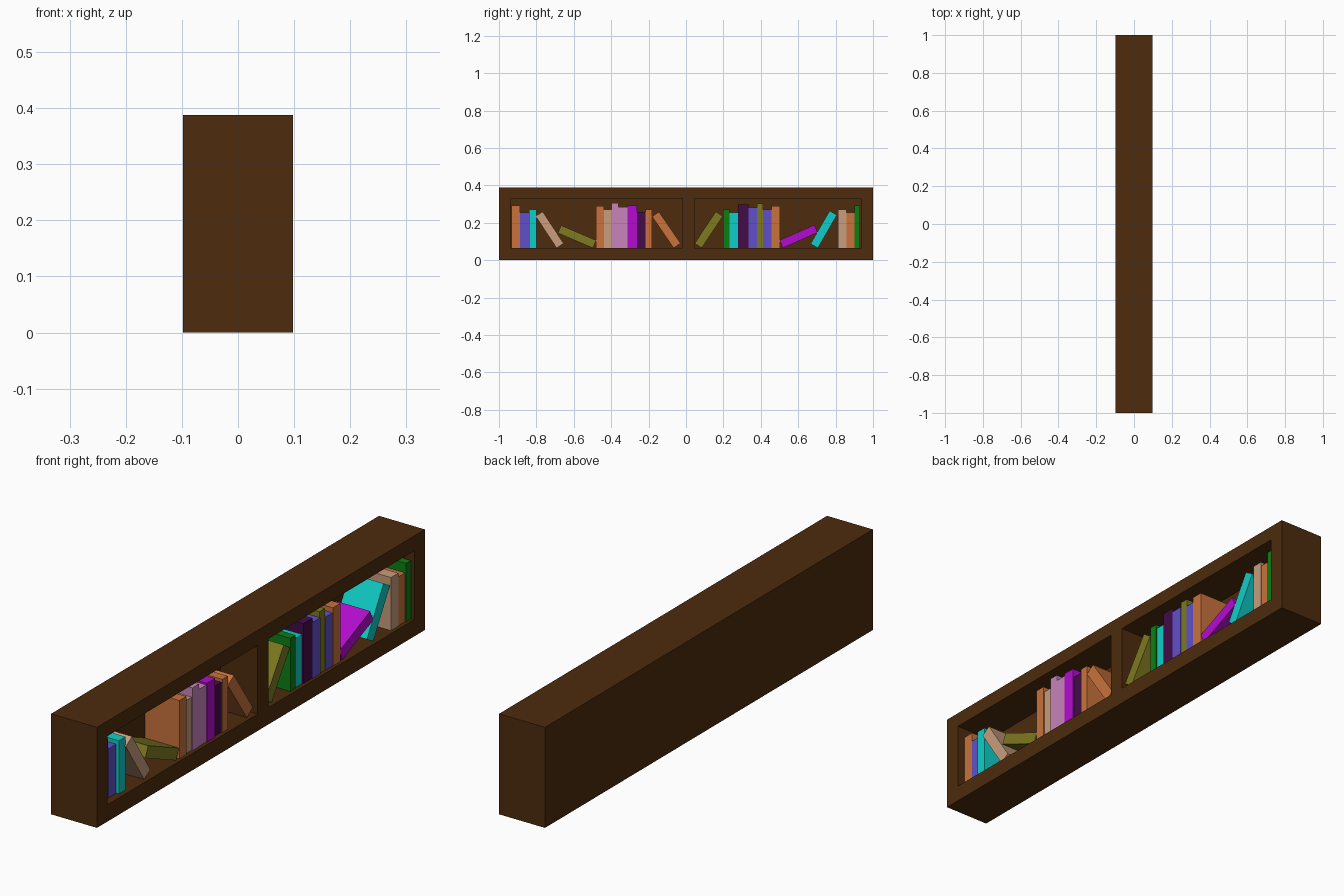
import bpy
import math

if "Cube" in bpy.data.objects:
    bpy.data.objects.remove(bpy.data.objects["Cube"])


def srgb(r, g, b):
    def lin(c):
        c /= 255
        return c / 12.92 if c <= 0.04045 else ((c + 0.055) / 1.055) ** 2.4
    return (lin(r), lin(g), lin(b), 1)


PALETTE = {
    "wood": (77, 43, 13), "orange": (200, 114, 60), "indigo": (97, 80, 200),
    "cyan": (16, 206, 200), "tan": (200, 157, 125), "olive": (127, 122, 32),
    "pink": (200, 132, 186), "magenta": (178, 12, 206),
    "plum": (66, 12, 72), "green": (12, 126, 20),
}
MATS = {}
for key, rgb in PALETTE.items():
    MATS[key] = bpy.data.materials.new(key)
    MATS[key].diffuse_color = srgb(*rgb)


def prism(name, x0, x1, outline, colour):
    """Extrude a y/z quad (counter-clockwise seen from +x) from x0 to x1."""
    n = len(outline)
    verts = [(x, y, z) for x in (x0, x1) for y, z in outline]
    faces = [tuple(reversed(range(n))), tuple(range(n, 2 * n))]
    faces += [(i, (i + 1) % n, n + (i + 1) % n, n + i) for i in range(n)]
    mesh = bpy.data.meshes.new(name)
    mesh.from_pydata(verts, [], faces)
    mesh.materials.append(MATS[colour])
    obj = bpy.data.objects.new(name, mesh)
    bpy.context.collection.objects.link(obj)
    return obj


def rect(y0, y1, z0, z1):
    return [(y0, z0), (y1, z0), (y1, z1), (y0, z1)]


# Shelf case with two bays cut into the +x side
HALF, FLOOR, CEIL, BACK = 0.098, 0.065, 0.33, -0.06
case = prism("shelf_case", -HALF, HALF, rect(-1, 1, 0, 0.388), "wood")
for i, (y0, y1) in enumerate([(-0.935, -0.02), (0.045, 0.935)]):
    cutter = prism(f"bay_cutter_{i}", BACK, 0.2, rect(y0, y1, FLOOR, CEIL), "wood")
    cutter.hide_render = True
    cutter.hide_set(True)
    mod = case.modifiers.new("bay", "BOOLEAN")
    mod.operation = "DIFFERENCE"
    mod.solver = "EXACT"
    mod.object = cutter

# Upright rows: start y, then (colour, thickness, top z, front x)
ROWS = [
    (-0.934, [("orange", .046, .292, .066), ("indigo", .048, .254, .068), ("cyan", .041, .27, .079)]),
    (-0.481, [("orange", .043, .29, .086), ("tan", .040, .27, .08), ("pink", .038, .307, .085),
              ("pink", .048, .285, .083), ("magenta", .050, .292, .086), ("plum", .046, .258, .08),
              ("orange", .034, .27, .084)]),
    (0.199, [("green", .033, .27, .084), ("cyan", .045, .254, .08), ("plum", .056, .297, .085),
             ("indigo", .046, .281, .086), ("olive", .034, .303, .082), ("indigo", .043, .27, .084),
             ("orange", .046, .29, .086)]),
    (0.813, [("tan", .045, .27, .084), ("orange", .043, .254, .082), ("green", .029, .292, .087)]),
]
for start, books in ROWS:
    y = start
    for colour, thick, top, front in books:
        prism(f"{colour}_book", BACK - 0.005, front, rect(y, y + thick, FLOOR, top), colour)
        y += thick

# Leaning books: colour, floor contact y, tilt in degrees (positive leans to -y)
LEANING = [
    ("tan", -0.692, 33.3), ("olive", -0.498, 66.8), ("orange", -0.066, 34.5),
    ("olive", 0.084, -33.5), ("magenta", 0.518, -66.0), ("cyan", 0.705, -30.0),
]
THICK, LENGTH = 0.045, 0.204
for colour, pivot, tilt in LEANING:
    c, s = math.cos(math.radians(tilt)), math.sin(math.radians(tilt))
    u0, u1 = (0, THICK) if tilt > 0 else (-THICK, 0)
    outline = [(pivot + u * c - v * s, FLOOR + u * s + v * c)
               for u, v in rect(u0, u1, 0, LENGTH)]
    prism(f"leaning_{colour}_book", BACK - 0.005, 0.084, outline, colour)

for m in bpy.data.materials:
    if m.users and not m.is_grease_pencil:
        m.use_nodes = True
        m.node_tree.nodes["Principled BSDF"].inputs["Base Color"].default_value = m.diffuse_color
